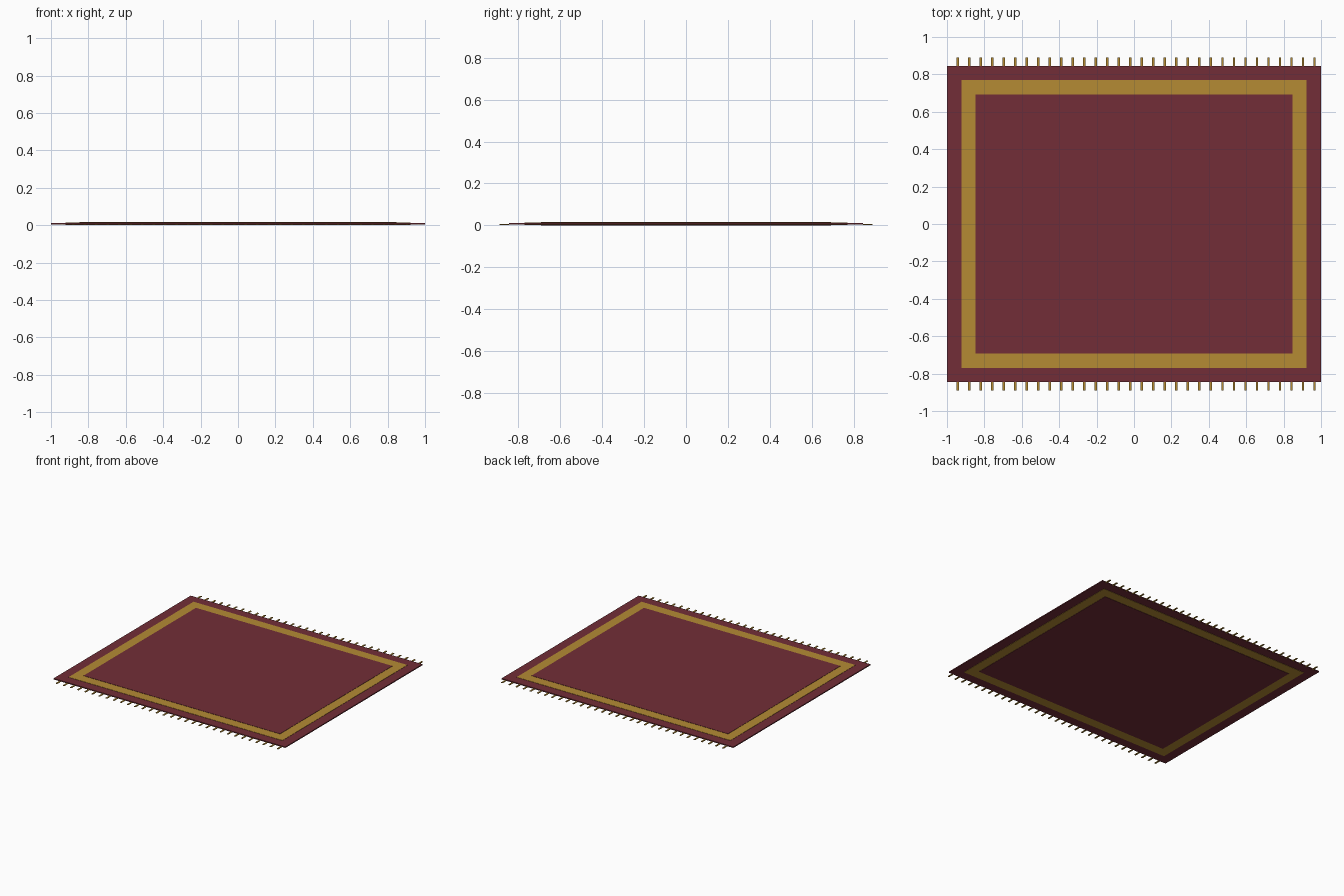
import bpy, bmesh
from mathutils import Matrix

if "Cube" in bpy.data.objects:
    bpy.data.objects.remove(bpy.data.objects["Cube"])


def material(name, rgb):
    m = bpy.data.materials.new(name)
    m.diffuse_color = (*rgb, 1)
    m.use_nodes = True
    m.node_tree.nodes["Principled BSDF"].inputs["Base Color"].default_value = m.diffuse_color
    return m


RED = material("dark_red_wool", (0.17, 0.027, 0.038))
GOLD = material("gold_wool", (0.46, 0.26, 0.034))


def boxes(name, parts, mat):
    """One object made of boxes given as (centre, size)."""
    bm = bmesh.new()
    for centre, size in parts:
        bmesh.ops.create_cube(bm, size=1, matrix=Matrix.Translation(centre) @ Matrix.Diagonal((*size, 1)))
    mesh = bpy.data.meshes.new(name)
    bm.to_mesh(mesh)
    bm.free()
    mesh.materials.append(mat)
    ob = bpy.data.objects.new(name, mesh)
    bpy.context.collection.objects.link(ob)
    return ob


# Nested slabs, each inner one slightly thicker on both faces
MID = 0.008
boxes("rug_base", [((0, 0, MID), (2.0, 1.69, 0.008))], RED)
boxes("gold_border", [((0, 0, MID), (1.845, 1.54, 0.012))], GOLD)
boxes("rug_field", [((0, 0, MID), (1.695, 1.385, 0.016))], RED)

# Fringe tassels along the two long edges
COUNT, FIRST, STEP = 32, -0.942, 0.0615
for name, side in (("front_fringe", -1), ("back_fringe", 1)):
    boxes(name, [((FIRST + i * STEP, side * 0.8675, 0.005), (0.012, 0.047, 0.005))
                 for i in range(COUNT)], GOLD)
